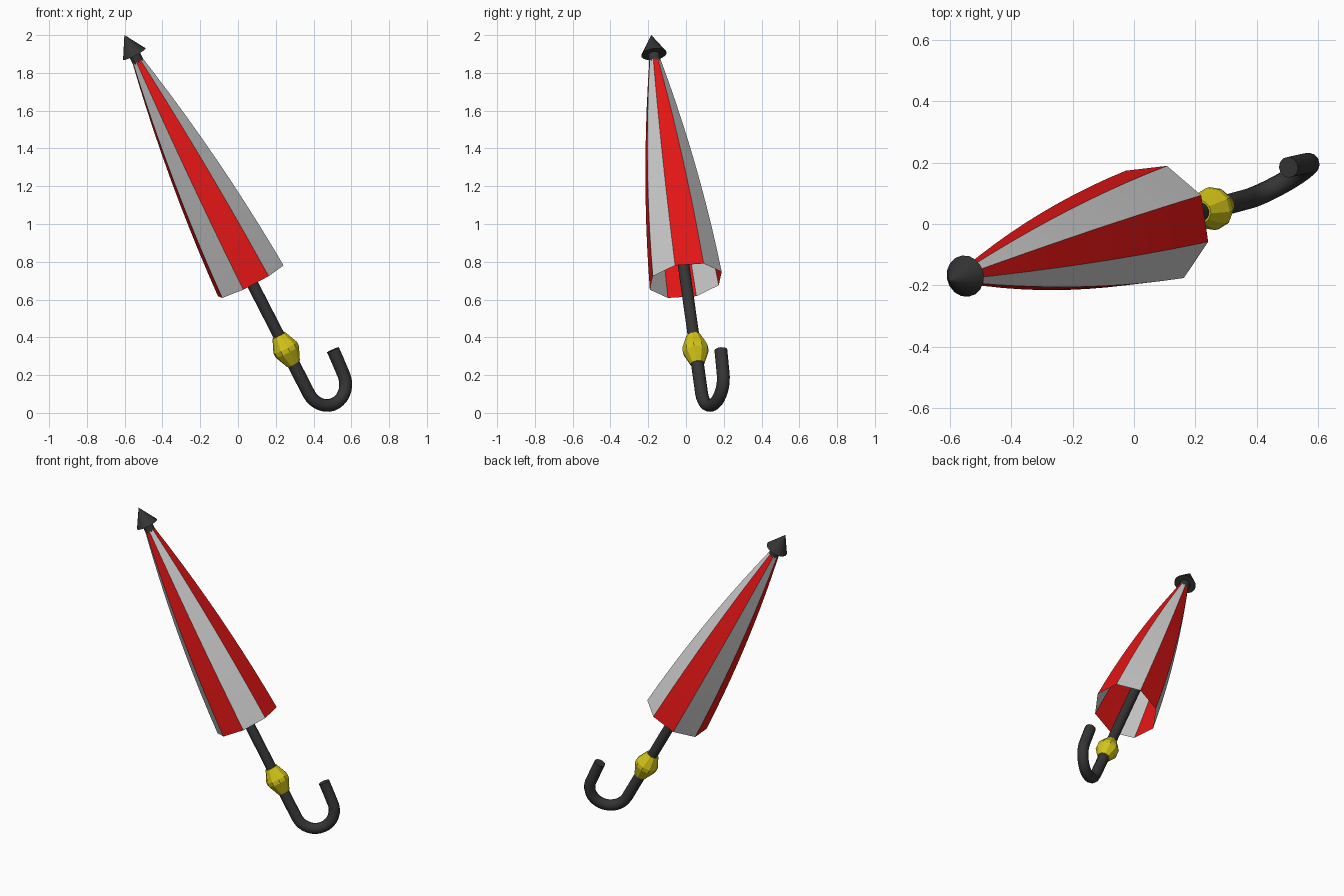
import bpy, bmesh
from math import sin, cos, pi, radians
from mathutils import Matrix, Vector

if "Cube" in bpy.data.objects:
    bpy.data.objects.remove(bpy.data.objects["Cube"])

# Leaning frame: local z runs up the shaft, local x points to the hook's open side
axis = Vector((-0.454, -0.124, 0.883)).normalized()
side = Vector((0.754, 0.473, 0.456))
side = (side - side.dot(axis) * axis).normalized()
frame = Matrix((side, axis.cross(side), axis)).transposed().to_4x4()
frame.translation = (0.255, 0.05, 0.335)


def material(name, rgb):
    m = bpy.data.materials.new(name)
    m.diffuse_color = (*rgb, 1)
    m.use_nodes = True
    m.node_tree.nodes["Principled BSDF"].inputs["Base Color"].default_value = m.diffuse_color
    return m


black = material("black", (0.035, 0.035, 0.035))
yellow = material("yellow", (0.65, 0.55, 0.01))
red = material("red", (0.8, 0.008, 0.008))
white = material("white", (0.7, 0.7, 0.7))


def finish(ob, mats, smooth_angle=None):
    ob.matrix_world = frame
    for m in mats:
        ob.data.materials.append(m)
    if smooth_angle:
        bpy.ops.object.select_all(action='DESELECT')
        ob.select_set(True)
        bpy.context.view_layer.objects.active = ob
        bpy.ops.object.shade_smooth_by_angle(angle=radians(smooth_angle))


def lathe(name, profile, sides, mats, smooth_angle=None, caps=True):
    """Revolve (radius, height) points; listed bottom to top."""
    bm = bmesh.new()
    rings = [[bm.verts.new((r * cos(2 * pi * k / sides), r * sin(2 * pi * k / sides), z))
              for k in range(sides)] for r, z in profile]
    for low, high in zip(rings, rings[1:]):
        for k in range(sides):
            n = (k + 1) % sides
            f = bm.faces.new((low[k], low[n], high[n], high[k]))
            f.material_index = k % len(mats)
    if caps:
        bm.faces.new(rings[0][::-1])
        bm.faces.new(rings[-1])
    me = bpy.data.meshes.new(name)
    bm.to_mesh(me)
    bm.free()
    ob = bpy.data.objects.new(name, me)
    bpy.context.collection.objects.link(ob)
    finish(ob, mats, smooth_angle)


# Folded eight-panel canopy, open at the rim, panels alternating in colour
canopy = []
for i in range(11):
    s = 1 - i / 10
    canopy.append((0.03 + 0.17 * (1.55 * s - 0.55 * s * s), 1.74 - 1.327 * s))
lathe("canopy", canopy, 8, [white, red], 30, caps=False)

# Shaft, pointed tip and yellow collar
lathe("shaft", [(0.031, 0.0), (0.031, 1.78)], 16, [black], 40)
lathe("tip", [(0.068, 1.772), (0.001, 1.886)], 16, [black], 40)
lathe("collar", [(0.038, -0.085), (0.07, -0.012), (0.07, 0.012), (0.038, 0.085)], 10, [yellow])

# Hooked handle swept along a U-shaped path
R, drop = 0.12, -0.262
path = [(0, 0)] + [(R - R * cos(pi * i / 16), drop - R * sin(pi * i / 16)) for i in range(17)]
path += [(0.246, -0.19), (0.25, -0.13)]
cu = bpy.data.curves.new("handle", 'CURVE')
cu.dimensions = '3D'
cu.bevel_depth = 0.034
cu.bevel_resolution = 4
cu.use_fill_caps = True
sp = cu.splines.new('POLY')
sp.points.add(len(path) - 1)
for p, (x, z) in zip(sp.points, path):
    p.co = (x, 0, z, 1)
handle = bpy.data.objects.new("handle", cu)
bpy.context.collection.objects.link(handle)
bpy.ops.object.select_all(action='DESELECT')
handle.select_set(True)
bpy.context.view_layer.objects.active = handle
bpy.ops.object.convert(target='MESH')
finish(bpy.context.view_layer.objects.active, [black], 40)
